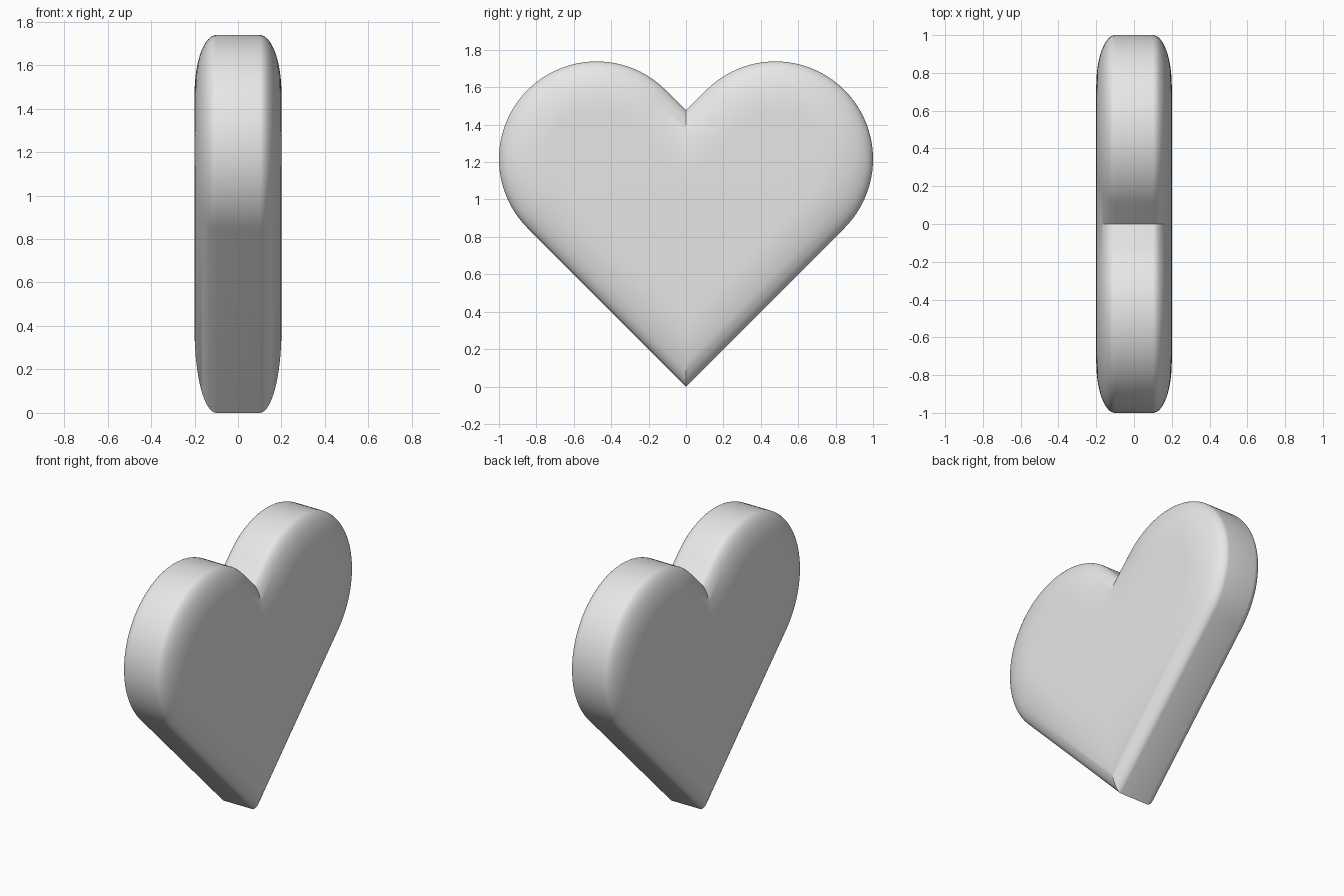
import bpy, bmesh
from math import sin, cos, pi, sqrt, radians

cube = bpy.data.objects.get("Cube")
if cube:
    bpy.data.objects.remove(cube, do_unlink=True)

LOBE_Y, RADIUS = 0.478, 0.522         # lobe centre and radius
LOBE_Z = LOBE_Y + RADIUS * sqrt(2)    # sides run at 45 degrees from the tip
NOTCH_Z = 2 * RADIUS * sqrt(2)
RIM, ROUND_X, ROUND_IN = 0.1, 0.1, 0.27
ARC_STEPS, ROUND_STEPS = 48, 16


def heart_outline(inset):
    """Heart in the YZ plane, shrunk evenly by the inset."""
    r = RADIUS - inset
    lobe = []
    for i in range(ARC_STEPS + 1):
        a = -pi / 4 + pi * i / ARC_STEPS
        lobe.append((LOBE_Y + r * cos(a), LOBE_Z + r * sin(a)))
    tip = (0, inset * sqrt(2))
    notch = (0, NOTCH_Z - inset * sqrt(2))
    return [tip] + lobe + [notch] + [(-y, z) for y, z in reversed(lobe)]


# Cross-section of the rounded rim as (x, inset), mirrored across x
quarter = []
for k in range(ROUND_STEPS + 1):
    t = pi / 2 * k / ROUND_STEPS
    quarter.append((RIM + ROUND_X * sin(t), ROUND_IN * (1 - cos(t))))
section = [(-x, d) for x, d in reversed(quarter)] + quarter

# Heart body: stacked outlines bridged together and capped
bm = bmesh.new()
rings = [[bm.verts.new((x, y, z)) for y, z in heart_outline(d)] for x, d in section]
for lower, upper in zip(rings, rings[1:]):
    for i in range(len(lower)):
        j = (i + 1) % len(lower)
        bm.faces.new((lower[i], lower[j], upper[j], upper[i]))
bm.faces.new(rings[0][::-1])
bm.faces.new(rings[-1])
bmesh.ops.recalc_face_normals(bm, faces=bm.faces)
mesh = bpy.data.meshes.new("heart")
bm.to_mesh(mesh)
bm.free()
heart = bpy.data.objects.new("heart", mesh)
bpy.context.collection.objects.link(heart)

# Plain light grey
grey = bpy.data.materials.new("light grey")
grey.use_nodes = True
colour = (0.8, 0.8, 0.8, 1)
grey.diffuse_color = colour
grey.node_tree.nodes["Principled BSDF"].inputs["Base Color"].default_value = colour
mesh.materials.append(grey)

# Smooth rim with a sharp crease at the notch and tip
bpy.ops.object.select_all(action="DESELECT")
heart.select_set(True)
bpy.context.view_layer.objects.active = heart
bpy.ops.object.shade_smooth_by_angle(angle=radians(30))
